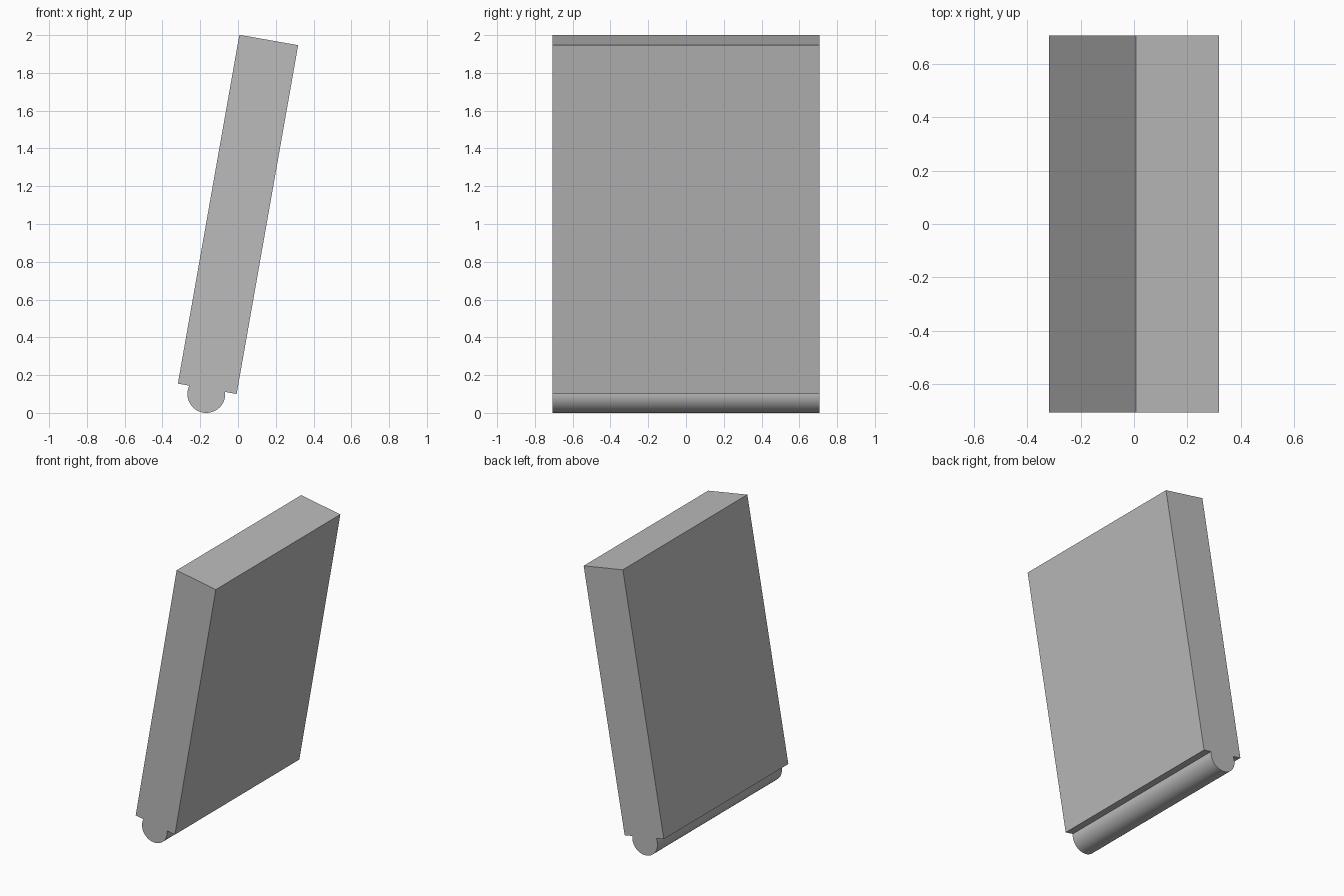
import bpy
import bmesh
import math
from mathutils import Matrix, Vector

cube = bpy.data.objects.get("Cube")
if cube:
    bpy.data.objects.remove(cube, do_unlink=True)

HALF_DEPTH = 0.706
HALF_WIDTH = 0.158
HEIGHT = 1.875
RADIUS = 0.1
DROP = 0.028          # roller centre below the slab's underside
TILT = math.radians(10)
STEPS = 40

# Plain grey material
grey = bpy.data.materials.new("plain grey")
grey.use_nodes = True
colour = (0.5, 0.5, 0.5, 1)
grey.diffuse_color = colour
grey.node_tree.nodes["Principled BSDF"].inputs["Base Color"].default_value = colour

# Cross-section: slab with a rounded foot along its lower edge
start = math.asin(DROP / RADIUS)
sweep = math.pi + 2 * start
profile = [(HALF_WIDTH, 0), (HALF_WIDTH, HEIGHT), (-HALF_WIDTH, HEIGHT), (-HALF_WIDTH, 0)]
for i in range(STEPS + 1):
    a = math.pi - start + sweep * i / STEPS
    profile.append((RADIUS * math.cos(a), RADIUS * math.sin(a) - DROP))

# Extrude the cross-section from front to back
bm = bmesh.new()
face = bm.faces.new([bm.verts.new((x, -HALF_DEPTH, z)) for x, z in profile])
extruded = bmesh.ops.extrude_face_region(bm, geom=[face], use_keep_orig=True)
back = [g for g in extruded["geom"] if isinstance(g, bmesh.types.BMVert)]
bmesh.ops.translate(bm, verts=back, vec=(0, 2 * HALF_DEPTH, 0))
bmesh.ops.recalc_face_normals(bm, faces=bm.faces)

# Lean toward +x, rest on the ground and centre
bm.transform(Matrix.Rotation(TILT, 4, "Y"))
xs = [v.co.x for v in bm.verts]
low = min(v.co.z for v in bm.verts)
bm.transform(Matrix.Translation(Vector((-(min(xs) + max(xs)) / 2, 0, -low))))

mesh = bpy.data.meshes.new("leaning_slab")
bm.to_mesh(mesh)
bm.free()
mesh.materials.append(grey)
slab = bpy.data.objects.new("leaning_slab", mesh)
bpy.context.collection.objects.link(slab)

# Smooth the rounded foot, keep the slab edges crisp
bpy.context.view_layer.objects.active = slab
slab.select_set(True)
bpy.ops.object.shade_smooth_by_angle(angle=math.radians(30))
